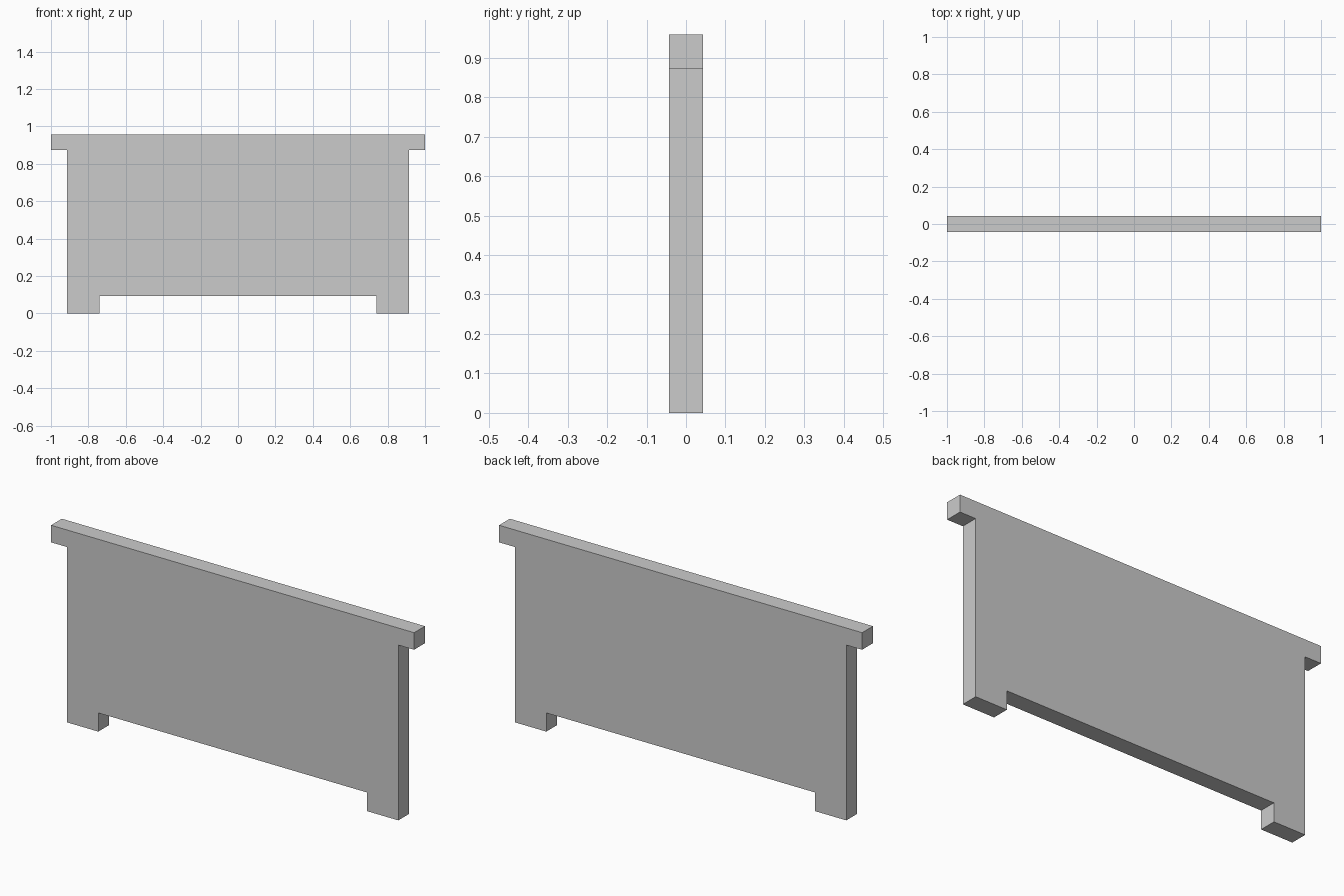
import bpy, bmesh

if "Cube" in bpy.data.objects:
    bpy.data.objects.remove(bpy.data.objects["Cube"])

HALF_DEPTH = 0.0425

# Right half of the front outline (x, z), from the notch centre to the top edge
half = [(0.74, 0.093), (0.74, 0.0), (0.913, 0.0),
        (0.913, 0.873), (1.0, 0.873), (1.0, 0.958)]
outline = half + [(-x, z) for x, z in reversed(half)]

# Panel with feet and overhanging top rail: outline extruded front to back
bm = bmesh.new()
face = bm.faces.new([bm.verts.new((x, -HALF_DEPTH, z)) for x, z in outline])
ret = bmesh.ops.extrude_face_region(bm, geom=[face])
verts = [g for g in ret["geom"] if isinstance(g, bmesh.types.BMVert)]
bmesh.ops.translate(bm, verts=verts, vec=(0, 2 * HALF_DEPTH, 0))
bmesh.ops.recalc_face_normals(bm, faces=bm.faces)

mesh = bpy.data.meshes.new("footed_panel")
bm.to_mesh(mesh)
bm.free()
bpy.context.collection.objects.link(bpy.data.objects.new("footed_panel", mesh))
